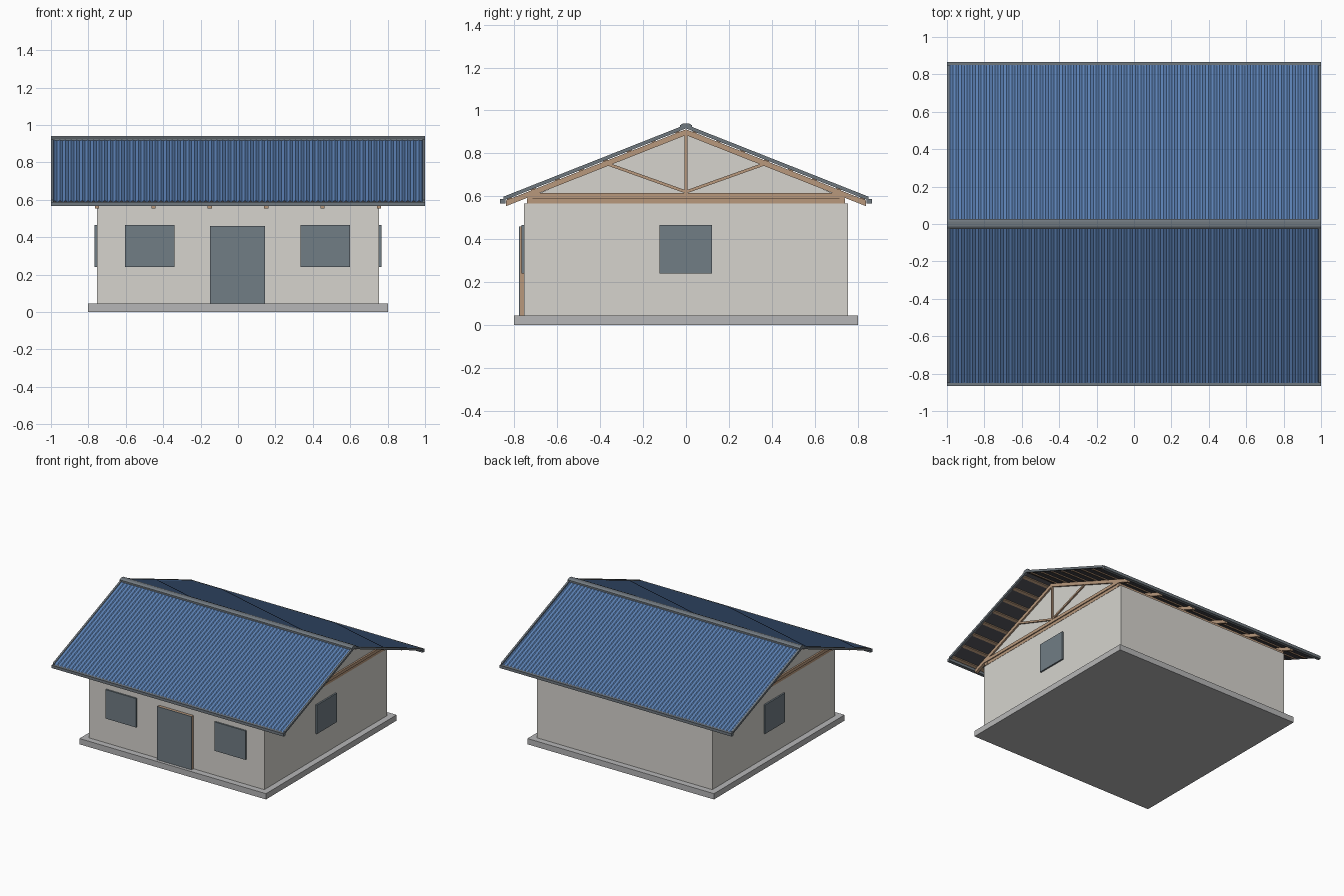
import bpy
import math

if "Cube" in bpy.data.objects:
    bpy.data.objects.remove(bpy.data.objects["Cube"])


def material(name, rgb):
    lin = [((c / 255 + 0.055) / 1.055) ** 2.4 for c in rgb] + [1]
    m = bpy.data.materials.new(name)
    m.use_nodes = True
    m.diffuse_color = lin
    m.node_tree.nodes["Principled BSDF"].inputs["Base Color"].default_value = lin
    return m


PLASTER = material("plaster", (214, 212, 206))
CONCRETE = material("concrete", (182, 182, 183))
TIMBER = material("timber", (184, 152, 124))
BLUE = material("blue_sheet", (92, 130, 182))
TRIM = material("grey_trim", (112, 120, 127))
GLASS = material("grey_panel", (113, 125, 133))
DARK = material("dark_membrane", (78, 78, 84))


def mesh(name, verts, faces, mat):
    me = bpy.data.meshes.new(name)
    me.from_pydata(verts, [], faces)
    me.materials.append(mat)
    ob = bpy.data.objects.new(name, me)
    bpy.context.collection.objects.link(ob)
    return ob


def prism(name, profile, x0, x1, mat):
    """Extrude a counter-clockwise (y, z) outline along x."""
    n = len(profile)
    verts = [(x, y, z) for x in (x0, x1) for y, z in profile]
    faces = [tuple(reversed(range(n))), tuple(range(n, 2 * n))]
    faces += [(i, (i + 1) % n, n + (i + 1) % n, n + i) for i in range(n)]
    return mesh(name, verts, faces, mat)


def box(name, x0, x1, y0, y1, z0, z1, mat):
    return prism(name, [(y0, z0), (y1, z0), (y1, z1), (y0, z1)], x0, x1, mat)


def sloped(name, side, y0, y1, low, high, x0, x1, mat):
    """Layer following one roof slope; low and high are its heights at the ridge."""
    pts = [(y0, low - y0 * SLOPE), (y1, low - y1 * SLOPE),
           (y1, high - y1 * SLOPE), (y0, high - y0 * SLOPE)]
    if side < 0:
        pts = [(-y, z) for y, z in reversed(pts)]
    return prism(name, pts, x0, x1, mat)


def bar(name, a, b, width, x0, x1, mat):
    """Straight timber between two (y, z) points."""
    dy, dz = b[0] - a[0], b[1] - a[1]
    k = width / 2 / math.hypot(dy, dz)
    ny, nz = -dz * k, dy * k
    return prism(name, [(a[0] - ny, a[1] - nz), (b[0] - ny, b[1] - nz),
                        (b[0] + ny, b[1] + nz), (a[0] + ny, a[1] + nz)], x0, x1, mat)


SLOPE = 0.395
WALL = 0.755
FLOOR, PLATE, CHORD = 0.045, 0.567, 0.59
EAVE = 0.85
SIDES = ((1, "left"), (-1, "right"))
SLOPES = ((1, "back"), (-1, "front"))

# Base slab and four walls
box("base_slab", -0.803, 0.803, -0.803, 0.803, 0, FLOOR, CONCRETE)
T = 0.04
for s, word in SLOPES:
    y0, y1 = sorted((s * WALL, s * (WALL - T)))
    box(word + "_wall", -WALL, WALL, y0, y1, FLOOR, PLATE, PLASTER)
    y0, y1 = sorted((s * 0.742, s * 0.715))
    box(word + "_wall_plate", -0.76, 0.76, y0, y1, PLATE, CHORD, TIMBER)
for s, word in SIDES:
    x0, x1 = sorted((s * WALL, s * (WALL - T)))
    box(word + "_wall", x0, x1, T - WALL, WALL - T, FLOOR, PLATE, PLASTER)
    x0, x1 = sorted((s * 0.757, s * 0.73))
    box(word + "_wall_plate", x0, x1, -0.715, 0.715, PLATE, CHORD, TIMBER)
    # Gable infill behind the end truss
    x0, x1 = sorted((s * 0.752, s * 0.735))
    prism(word + "_gable", [(-0.74, CHORD), (0.74, CHORD), (0, 0.9)], x0, x1, PLASTER)
    # Side window
    x0, x1 = sorted((s * WALL, s * 0.767))
    box(word + "_window", x0, x1, -0.124, 0.122, 0.24, 0.465, GLASS)

# Front openings
for x0, x1, word in ((-0.605, -0.34, "right"), (0.335, 0.6, "left")):
    box("front_window_" + word, x0, x1, -0.767, -WALL, 0.24, 0.465, GLASS)
box("door_leaf", -0.15, 0.145, -0.774, -WALL, FLOOR, 0.46, TIMBER)
box("door_panel", -0.15, 0.145, -0.779, -0.774, FLOOR, 0.46, GLASS)

# Six roof trusses
COUNT = 6
for i in range(COUNT):
    xc = -0.754 + i * 1.508 / (COUNT - 1)
    x0, x1 = xc - 0.011, xc + 0.011
    name = "truss_%d_" % (i + 1)
    box(name + "bottom_chord", x0, x1, -0.74, 0.74, CHORD, 0.614, TIMBER)
    box(name + "king_post", x0 + 0.001, x1 - 0.001, -0.008, 0.008, 0.61, 0.9, TIMBER)
    for s, word in SLOPES:
        sloped(name + word + "_rafter", s, 0, 0.84, 0.885, 0.912, x0, x1, TIMBER)
        bar(name + word + "_web", (0, 0.62), (s * 0.365, 0.75), 0.014,
            x0 + 0.002, x1 - 0.002, TIMBER)


# Corrugated sheet with a wavy cross-section along x
def corrugated(name, side):
    waves, steps = 66, 4
    n = waves * steps
    verts, faces = [], []
    for i in range(n + 1):
        x = -0.99 + 1.98 * i / n
        z = 0.927 + 0.004 * math.sin(math.tau * i / steps)
        verts += [(x, 0, z), (x, side * EAVE, z - EAVE * SLOPE)]
    for i in range(n):
        a = 2 * i
        quad = (a, a + 2, a + 3, a + 1)
        faces.append(quad if side > 0 else quad[::-1])
    return mesh(name, verts, faces, BLUE)


# Roof covering on each slope
for s, word in SLOPES:
    for j in range(8):
        y = 0.03 + j * 0.112
        sloped("%s_batten_%d" % (word, j + 1), s, y, y + 0.02, 0.911, 0.92,
               -0.985, 0.985, TIMBER)
    sloped(word + "_membrane", s, 0, EAVE, 0.919, 0.922, -0.99, 0.99, DARK)
    corrugated(word + "_roof_sheet", s)
    for e, end in SIDES:
        x0, x1 = sorted((e * 0.986, e))
        sloped(word + "_rake_trim_" + end, s, 0, EAVE, 0.916, 0.934, x0, x1, TRIM)
    y0, y1 = sorted((s * 0.842, s * 0.867))
    box(word + "_eave_trim", -1, 1, y0, y1, 0.566, 0.588, TRIM)

# Ridge cap
prism("ridge_cap", [(-0.027, 0.917), (0, 0.925), (0.027, 0.917), (0.027, 0.931),
                    (0.014, 0.94), (-0.014, 0.94), (-0.027, 0.931)], -1, 1, TRIM)
